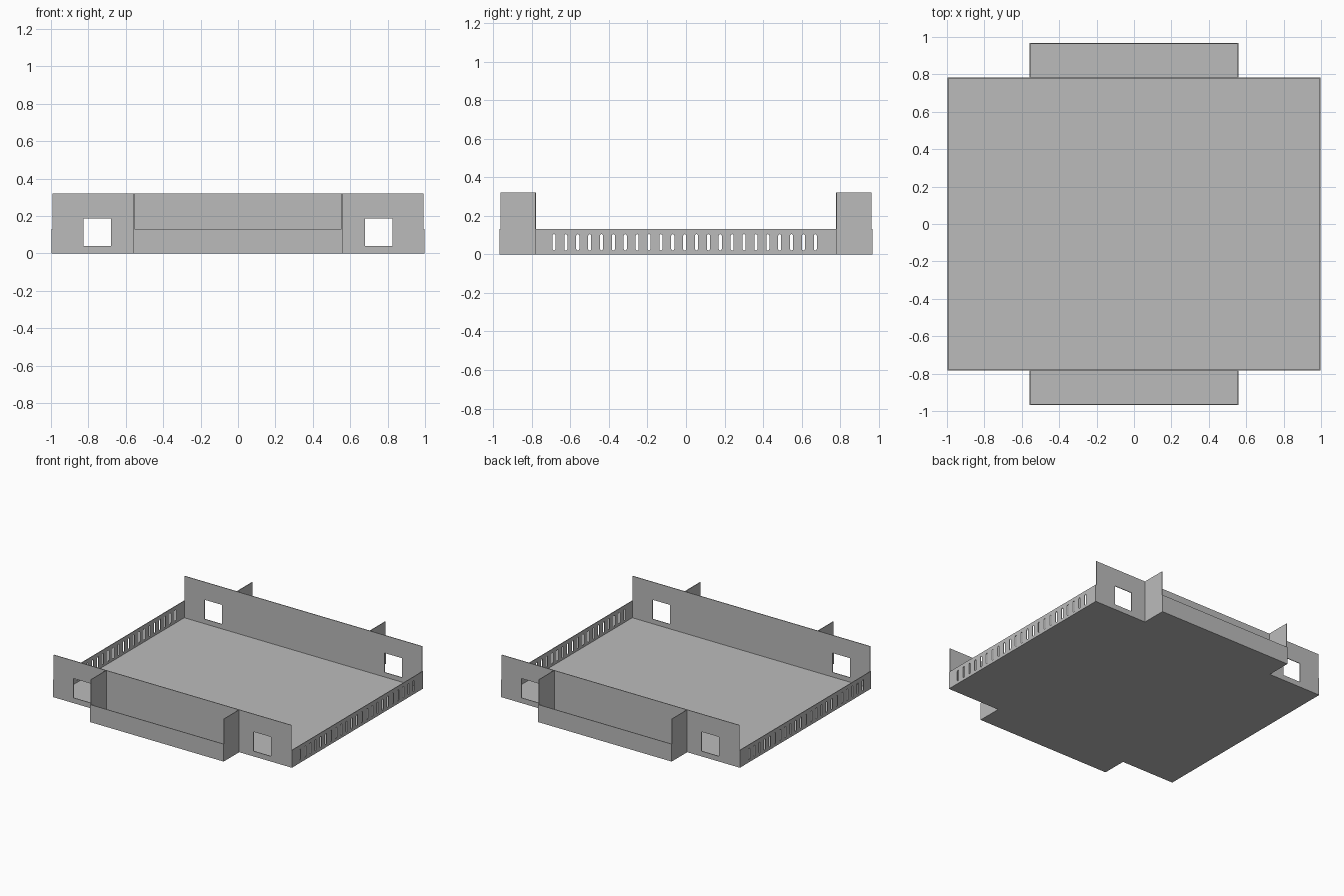
import bpy
import bmesh
from math import cos, sin, pi
from mathutils import Vector

if "Cube" in bpy.data.objects:
    bpy.data.objects.remove(bpy.data.objects["Cube"], do_unlink=True)

T = 0.005                      # sheet thickness
W, D, END = 0.998, 0.782, 0.968  # half width, half depth, half depth with ends
BOX = 0.558                    # half width of the end boxes
TALL, LOW = 0.32, 0.132        # wall heights

steel = bpy.data.materials.new("grey_sheet_metal")
steel.use_nodes = True
GREY = (0.5, 0.5, 0.5, 1)
steel.diffuse_color = GREY
steel.node_tree.nodes["Principled BSDF"].inputs["Base Color"].default_value = GREY


def rect(u0, u1, v0, v1):
    return [(u0, v0), (u1, v0), (u1, v1), (u0, v1)]


def slot(u, v0, v1, r, steps=4):
    """Upright slot outline with rounded ends."""
    top = [(u + r * cos(pi * i / steps), v1 - r + r * sin(pi * i / steps)) for i in range(steps + 1)]
    low = [(u - r * cos(pi * i / steps), v0 + r - r * sin(pi * i / steps)) for i in range(steps + 1)]
    return top + low


def sheet(name, outline, axis, near, far, holes=()):
    """Flat plate with holes, spanning near to far along the given axis."""
    bm = bmesh.new()
    edges = []

    def place(u, v):
        return Vector({"x": (near, u, v), "y": (u, near, v), "z": (u, v, near)}[axis])

    for loop in [outline, *holes]:
        vs = [bm.verts.new(place(u, v)) for u, v in loop]
        edges += [bm.edges.new((a, b)) for a, b in zip(vs, vs[1:] + vs[:1])]
    bmesh.ops.triangle_fill(bm, use_beauty=True, edges=edges)
    bmesh.ops.dissolve_limit(bm, angle_limit=0.01, verts=bm.verts[:], edges=bm.edges[:])
    # Give the plate its thickness
    made = bmesh.ops.extrude_face_region(bm, geom=bm.faces[:], use_keep_orig=True)
    moved = [g for g in made["geom"] if isinstance(g, bmesh.types.BMVert)]
    step = place(0, 0) * 0
    step["xyz".index(axis)] = far - near
    bmesh.ops.translate(bm, vec=step, verts=moved)
    bmesh.ops.recalc_face_normals(bm, faces=bm.faces[:])
    mesh = bpy.data.meshes.new(name)
    bm.to_mesh(mesh)
    bm.free()
    mesh.materials.append(steel)
    obj = bpy.data.objects.new(name, mesh)
    bpy.context.collection.objects.link(obj)
    return obj


# Cross-shaped floor
half = [(W, -D), (W, D), (BOX, D), (BOX, END)]
floor = half + [(-x, y) for x, y in reversed(half)]
floor += [(-BOX, -D), (-BOX, -END), (BOX, -END), (BOX, -D)]
sheet("floor", floor, "z", 0, T)

# Tall end walls with square windows, and the low lips outside them
windows = [rect(c - 0.073, c + 0.073, 0.04, 0.186) for c in (-0.752, 0.752)]
for s, side in ((-1, "front"), (1, "back")):
    sheet(side + "_wall", rect(T - W, W - T, T, TALL), "y", s * (D - T), s * D, windows)
    sheet(side + "_lip", rect(-BOX, BOX, T, LOW), "y", s * (END - T), s * END)
    # Upright plates closing the ends of the box
    u0, u1 = sorted((s * D, s * (END - T)))
    for t, hand in ((-1, "right"), (1, "left")):
        sheet(f"{side}_{hand}_end_plate", rect(u0, u1, T, TALL), "x", t * (BOX - T), t * BOX)

# Low side walls with a row of vent slots
vents = [slot(-0.007 + 0.0616 * i, 0.02, 0.105, 0.008) for i in range(-11, 12)]
for t, hand in ((-1, "right"), (1, "left")):
    sheet(hand + "_vented_wall", rect(-D, D, T, LOW), "x", t * (W - T), t * W, vents)
